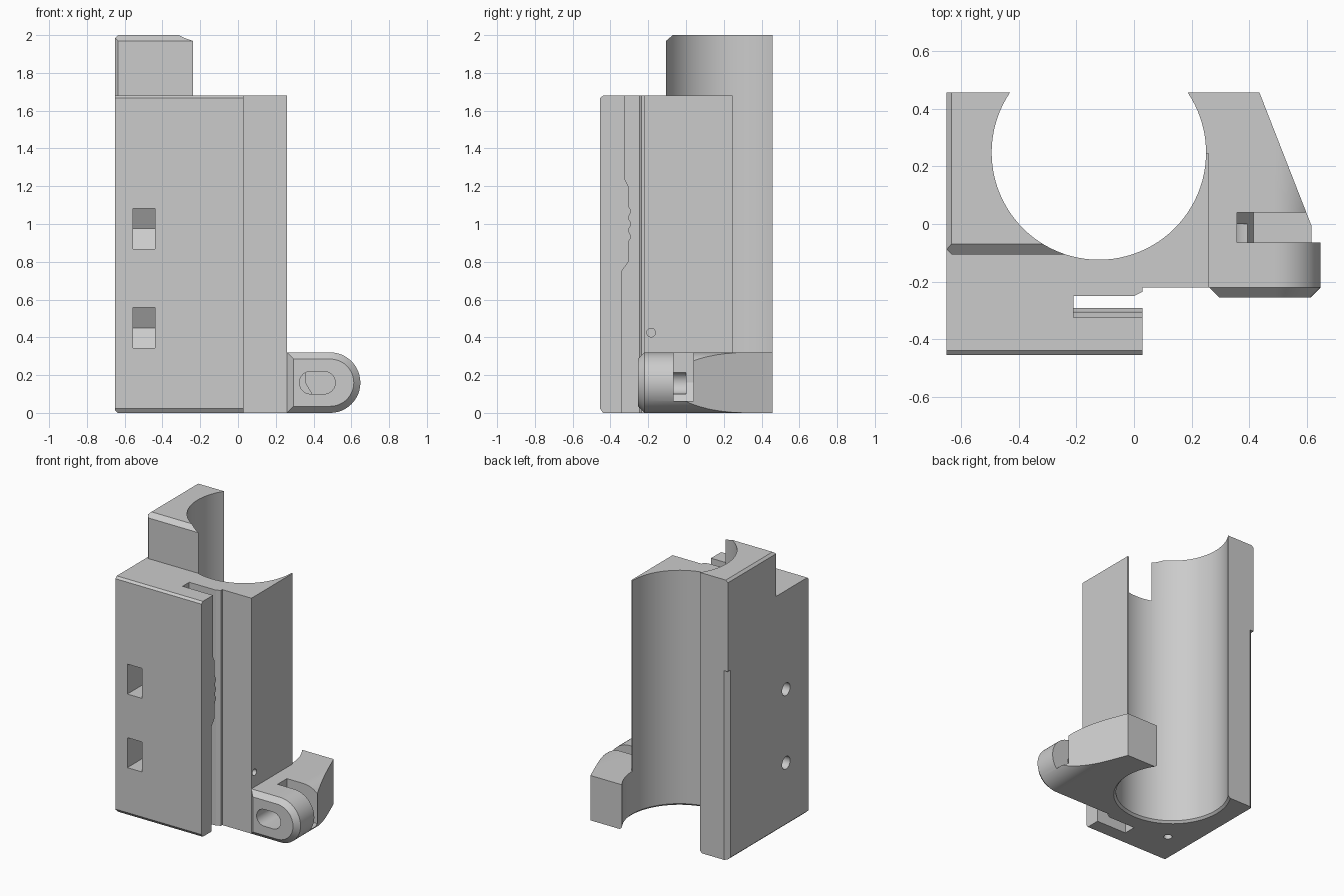
import bpy, bmesh
from math import pi, sin, cos
from mathutils import Matrix

if "Cube" in bpy.data.objects:
    bpy.data.objects.remove(bpy.data.objects["Cube"], do_unlink=True)

grey = bpy.data.materials.new("light_grey")
grey.use_nodes = True
grey.diffuse_color = (0.6, 0.6, 0.6, 1)
bsdf = next(n for n in grey.node_tree.nodes if n.type == 'BSDF_PRINCIPLED')
bsdf.inputs["Base Color"].default_value = grey.diffuse_color


def loft(name, axis, start, end, lo, hi):
    """Solid between two equal-length outlines placed at lo and hi on an axis."""
    place = {'x': lambda p, c: (c, p[0], p[1]),
             'y': lambda p, c: (p[0], c, p[1]),
             'z': lambda p, c: (p[0], p[1], c)}[axis]
    bm = bmesh.new()
    a = [bm.verts.new(place(p, lo)) for p in start]
    b = [bm.verts.new(place(p, hi)) for p in end]
    bm.faces.new(a)
    bm.faces.new(b)
    for i in range(len(a)):
        j = (i + 1) % len(a)
        bm.faces.new((a[i], a[j], b[j], b[i]))
    bmesh.ops.recalc_face_normals(bm, faces=bm.faces)
    mesh = bpy.data.meshes.new(name)
    bm.to_mesh(mesh)
    bm.free()
    mesh.materials.append(grey)
    ob = bpy.data.objects.new(name, mesh)
    bpy.context.collection.objects.link(ob)
    return ob


def prism(name, axis, pts, lo, hi):
    return loft(name, axis, pts, pts, lo, hi)


def arc(cx, cy, r, a0=0.0, a1=2 * pi, n=24, closed=True):
    steps = n if closed else n - 1
    return [(cx + r * cos(a0 + (a1 - a0) * i / steps),
             cy + r * sin(a0 + (a1 - a0) * i / steps)) for i in range(n)]


def combine(target, tool, operation='DIFFERENCE'):
    """Apply a boolean and discard the tool."""
    tool.hide_render = True
    mod = target.modifiers.new("shape", 'BOOLEAN')
    mod.operation, mod.solver, mod.object = operation, 'EXACT', tool
    bpy.ops.object.select_all(action='DESELECT')
    bpy.context.view_layer.objects.active = target
    target.select_set(True)
    bpy.ops.object.modifier_apply(modifier=mod.name)
    bpy.data.objects.remove(tool, do_unlink=True)


def edge_cut(target, axis, corner, dx, dy, lo, hi):
    """Chamfer a straight edge; dx and dy point from the corner into the solid."""
    x, y = corner
    e = 0.5
    pts = [(x + dx * (1 + e), y - dy * e), (x - dx * e, y + dy * (1 + e)),
           (x - dx * e, y - dy * e)]
    combine(target, prism("chamfer_cutter", axis, pts, lo, hi))


# Main housing with the offset front plate
W, F, B, TOP = -0.65, -0.455, 0.457, 1.68
outline = [(W, F), (0.03, F), (0.03, -0.22), (0.26, -0.22), (0.26, 0.245),
           (-0.12, 0.245), (-0.12, B), (W, B)]
body = prism("housing", 'z', outline, 0, TOP)
edge_cut(body, 'x', (F, TOP), 0.016, -0.014, -1, 0.1)
edge_cut(body, 'x', (F, 0), 0.016, 0.022, -1, 0.1)

# Raised tower above the side wall
tower = prism("tower", 'z', [(W, -0.105), (-0.12, -0.105), (-0.12, B), (W, B)], 1.5, 2)
edge_cut(tower, 'x', (-0.105, 2), 0.035, -0.03, -1, 0.1)
edge_cut(tower, 'y', (W, 2), 0.016, -0.016, -1, 1)
edge_cut(tower, 'z', (W, -0.105), 0.016, 0.016, TOP, 2.1)
combine(body, tower, 'UNION')
edge_cut(body, 'z', (W, B), 0.03, -0.03, -0.1, 1.35)
edge_cut(body, 'y', (W, 0), 0.014, 0.014, -1, 1)


# Rounded arm at the foot
def stadium(x0, r):
    return [(x0, 0.16 - r)] + arc(0.488, 0.16, r, -pi / 2, pi / 2, 25, False) + [(x0, 0.16 + r)]


arm = prism("arm", 'y', stadium(0.15, 0.16), -0.22, B)
combine(arm, prism("arm_taper_cutter", 'z',
                   [(0.637, -0.06), (0.435, B), (0.4, 0.547), (0.9, 0.547), (0.9, -0.06)],
                   -0.1, 0.5))
combine(body, arm, 'UNION')
nose = loft("arm_nose", 'y', stadium(0.295, 0.125), stadium(0.26, 0.16), F + 0.2, -0.22)
combine(body, nose, 'UNION')

# Cylindrical bore with a chamfered lower rim
bore = arc(-0.122, 0.248, 0.372, n=96)
combine(body, prism("bore_cutter", 'z', bore, -0.2, 2.2))
combine(body, loft("rim_cutter", 'z', arc(-0.122, 0.248, 0.402, n=96), bore, -0.015, 0.015))

# Flexible clip slit with three detent ridges
ridges = [(-0.305 + 0.014 * sin(3 * pi * i / 18) ** 2, 1.1 - 0.2 * i / 18) for i in range(19)]
slit = [(-0.25, -0.1), (-0.25, 1.8), (-0.325, 1.8), (-0.325, 1.24), (-0.305, 1.2)]
slit += ridges + [(-0.305, 0.8), (-0.34, 0.75), (-0.34, -0.1)]
combine(body, prism("slit_cutter", 'x', slit, -0.21, 0.1))
combine(body, prism("slit_mouth_cutter", 'z',
                    [(0.0, -0.25), (0.0, -0.28), (0.06, -0.28), (0.06, -0.22)], -0.1, 1.8))

# Nut pockets in the front plate and their cross holes
for z in (0.45, 0.975):
    pocket = [(-0.6, z - 0.107), (-0.19, z - 0.107), (-0.13, z), (-0.19, z + 0.107),
              (-0.6, z + 0.107)]
    combine(body, prism("nut_pocket_cutter", 'x', pocket, -0.555, -0.44))
    combine(body, prism("cross_hole_cutter", 'x', arc(-0.2, z, 0.045), -0.8, -0.3))

# Small pin holes in the side and the underside
combine(body, prism("side_pin_cutter", 'x', arc(-0.185, 0.425, 0.023), 0.0, 0.4))
combine(body, prism("base_pin_cutter", 'z', arc(-0.46, -0.2, 0.028), -0.1, 0.3))

# Nut slot and elongated bolt hole in the arm
nut = [(0.358, 0.5), (0.358, 0.16), (0.415, 0.063), (0.8, 0.063), (0.8, 0.5)]
combine(body, prism("arm_nut_cutter", 'y', nut, -0.065, 0.04))
oval = arc(0.455, 0.16, 0.06, -pi / 2, pi / 2, 13, False)
oval += arc(0.385, 0.16, 0.06, pi / 2, 3 * pi / 2, 13, False)
combine(body, prism("bolt_hole_cutter", 'y', oval, -0.4, 0.0))

# Smooth the curves and keep the edges crisp
bpy.ops.object.select_all(action='DESELECT')
body.select_set(True)
bpy.context.view_layer.objects.active = body
bpy.ops.object.shade_smooth_by_angle(angle=pi / 7)
